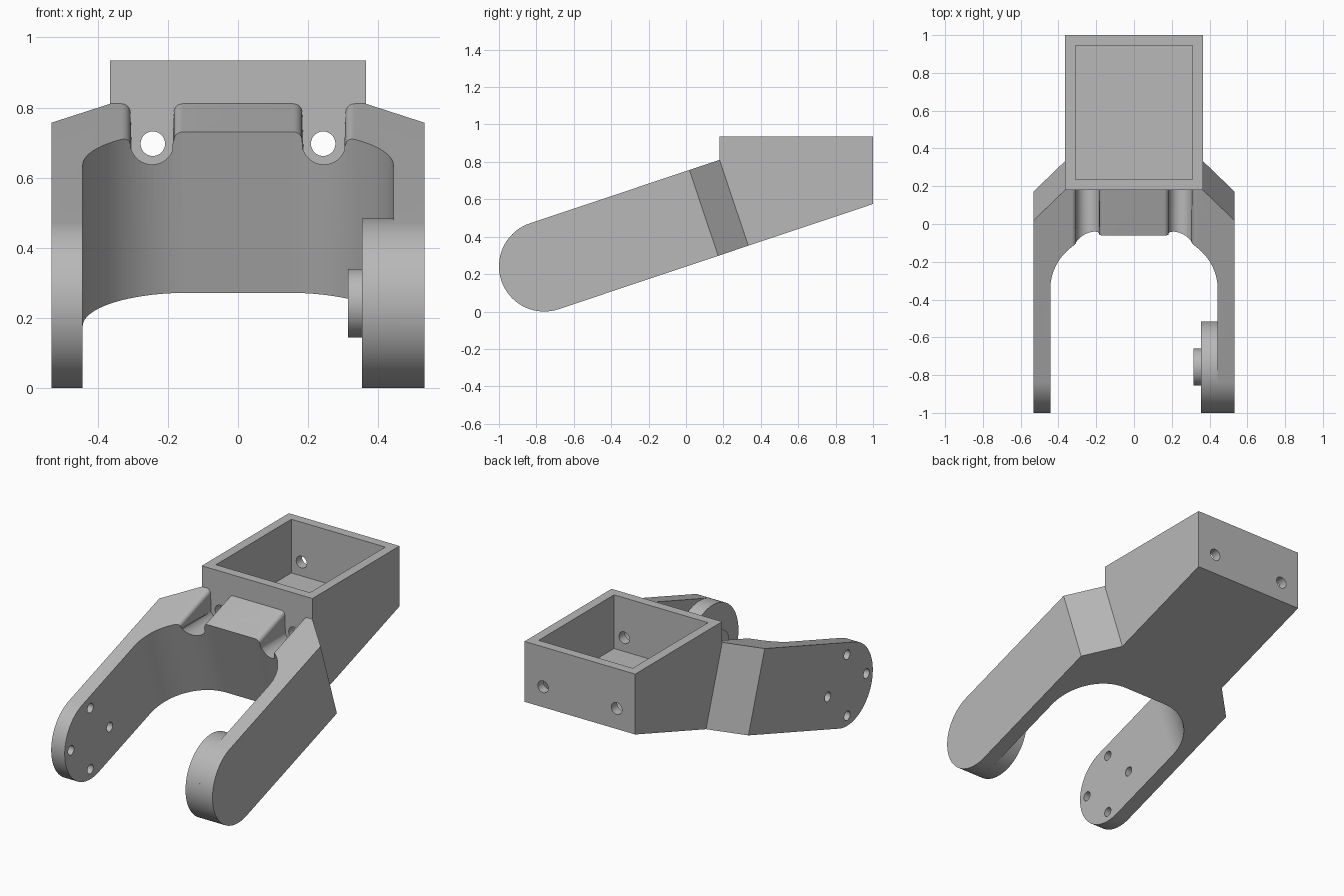
import bpy, bmesh, math
from math import sin, cos, pi, radians
from mathutils import Vector

if "Cube" in bpy.data.objects:
    bpy.data.objects.remove(bpy.data.objects["Cube"])

# One plain grey for everything
grey = bpy.data.materials.new("plain_grey")
grey.use_nodes = True
grey.diffuse_color = (0.48, 0.48, 0.48, 1)
grey.node_tree.nodes["Principled BSDF"].inputs["Base Color"].default_value = (0.48, 0.48, 0.48, 1)

SLOPE = radians(18.5)
R = 0.242                  # half thickness of the arm and radius of its ends
PY, PZ = -0.758, R         # pivot centre
ARM_X, BOX_X = 0.532, 0.365
BOX_Y, BOX_TOP = 0.18, 0.935


def slant(x, u, v):
    """Point in the tilted arm frame: u along the arm, v across it."""
    return Vector((x, PY + u * cos(SLOPE) - v * sin(SLOPE), PZ + u * sin(SLOPE) + v * cos(SLOPE)))


def arm_z(y, side):
    """Height of the arm's top (side 1) or bottom (side -1) at y."""
    return PZ + (y - PY) * math.tan(SLOPE) + side * R / cos(SLOPE)


def arc(cx, cy, r, a0, a1, n):
    steps = [radians(a0 + (a1 - a0) * i / n) for i in range(n + 1)]
    return [(cx + r * cos(a), cy + r * sin(a)) for a in steps]


def loft(name, start, end):
    """Solid between two matching outlines."""
    bm = bmesh.new()
    a = [bm.verts.new(p) for p in start]
    b = [bm.verts.new(p) for p in end]
    bm.faces.new(a)
    bm.faces.new(b)
    for i in range(len(a)):
        j = (i + 1) % len(a)
        bm.faces.new((a[i], a[j], b[j], b[i]))
    bmesh.ops.recalc_face_normals(bm, faces=bm.faces)
    mesh = bpy.data.meshes.new(name)
    bm.to_mesh(mesh)
    bm.free()
    mesh.materials.append(grey)
    ob = bpy.data.objects.new(name, mesh)
    bpy.context.collection.objects.link(ob)
    return ob


def along_x(name, pts, x0, x1):
    return loft(name, [(x0, y, z) for y, z in pts], [(x1, y, z) for y, z in pts])


def along_y(name, pts, y0, y1):
    return loft(name, [(x, y0, z) for x, z in pts], [(x, y1, z) for x, z in pts])


def through_arm(name, pts):
    return loft(name, [slant(x, u, -0.4) for x, u in pts], [slant(x, u, 0.4) for x, u in pts])


def circle(cx, cy, r, n):
    return arc(cx, cy, r, 0, 360, n)[:-1]


def combine(target, tool, operation="DIFFERENCE"):
    mod = target.modifiers.new("combine", "BOOLEAN")
    mod.operation, mod.solver, mod.object = operation, "EXACT", tool
    bpy.context.view_layer.objects.active = target
    bpy.ops.object.modifier_apply(modifier=mod.name)
    bpy.data.objects.remove(tool)


# Tilted arm with rounded end
side = arc(0, 0, R, 90, 270, 40) + [(1.085, -R), (1.085, R)]
bracket = loft("bracket", [slant(-ARM_X, u, v) for u, v in side],
               [slant(ARM_X, u, v) for u, v in side])

# Fork opening between the prongs
corner = arc(0.143, 0.517, 0.3, 0, 90, 24)
opening = [(0.443, -0.5)] + corner
opening += [(-x, u) for x, u in reversed(opening)]
combine(bracket, through_arm("fork_cutter", opening))

# Angled shoulders and screw grooves, on both sides
FILLET = 0.025
for s in (1, -1):
    wedge = [(0.56, 0.871), (0.335, 1.1), (0.335, 1.2), (0.56, 1.2)]
    combine(bracket, through_arm("shoulder_cutter", [(s * x, u) for x, u in wedge]))

    ends = []
    for y in (-0.128, BOX_Y + 0.008):
        top = arm_z(y, 1)
        lip = [(0.062 + FILLET - px, top - FILLET + pz)
               for px, pz in arc(0, 0, FILLET, 0, 90, 8)]
        lip.append((0.062 + FILLET, top + 0.1))
        low = arc(0, 0.70, 0.062, 200, 340, 24)
        outline = low + lip + [(-x, z) for x, z in reversed(lip)]
        ends.append([(s * 0.245 + x, y, z) for x, z in outline])
    combine(bracket, loft("groove_cutter", *ends))

# Open tray with a sloping underside
tray = [(BOX_Y, BOX_TOP), (1, BOX_TOP), (1, arm_z(1, -1)), (BOX_Y, arm_z(BOX_Y, -1))]
combine(bracket, along_x("tray", tray, -BOX_X, BOX_X), "UNION")
cavity = [(0.235, 0.615), (0.945, 0.615), (0.945, 1.1), (0.235, 1.1)]
combine(bracket, along_x("cavity_cutter", cavity, -0.31, 0.31))

# Screw holes through both tray walls
for s in (1, -1):
    combine(bracket, along_y("screw_cutter", circle(s * 0.243, 0.697, 0.035, 28), 0.12, 1.1))

# Four mounting holes in the right prong
for dy, dz in ((0.182, 0), (-0.182, 0), (0, 0.182), (0, -0.182)):
    combine(bracket, along_x("mount_cutter", circle(PY + dy, PZ + dz, 0.028, 24), -0.7, -0.35))

# Pivot pad and boss on the left prong
pad = along_x("pivot_pad", circle(PY, PZ, R, 80), 0.354, 0.443)
boss = along_x("pivot_boss", circle(PY, PZ, 0.098, 48), 0.314, 0.354)

# Smooth the curves, keep the edges sharp
bpy.ops.object.select_all(action="DESELECT")
for ob in (bracket, pad, boss):
    ob.select_set(True)
bpy.context.view_layer.objects.active = bracket
bpy.ops.object.shade_smooth_by_angle(angle=radians(25))
